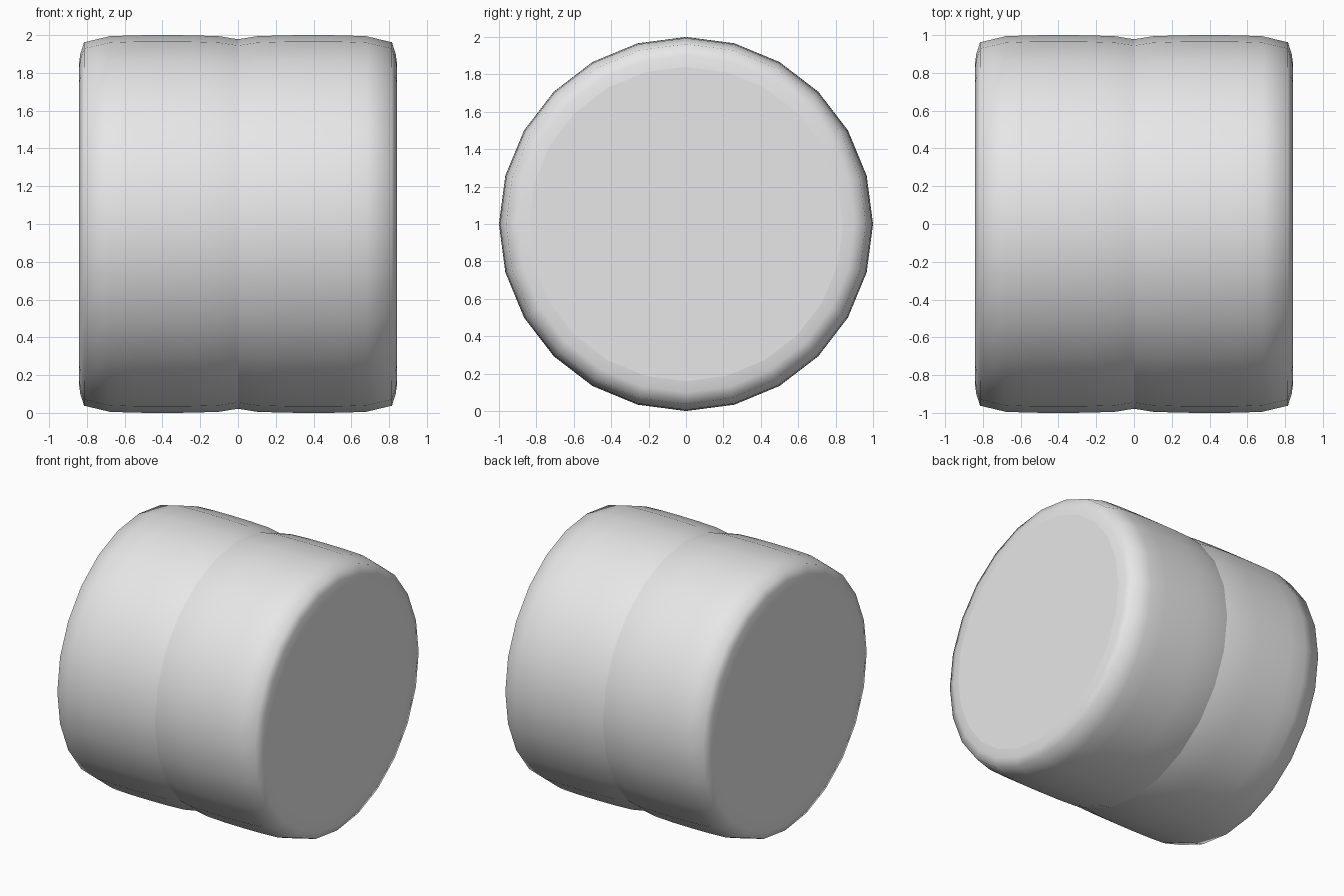
import bpy, bmesh, math

if "Cube" in bpy.data.objects:
    bpy.data.objects.remove(bpy.data.objects["Cube"])

SIDES = 24
AXLE_Z = 1.0

rubber = bpy.data.materials.new("light grey")
rubber.diffuse_color = (0.8, 0.8, 0.8, 1)
rubber.use_nodes = True
rubber.node_tree.nodes["Principled BSDF"].inputs["Base Color"].default_value = rubber.diffuse_color

# Half profile: (distance from middle groove, radius)
half = [(0.0, 0.978), (0.10, 0.994), (0.25, 0.999), (0.40, 1.0),
        (0.55, 0.999), (0.68, 0.994), (0.815, 0.962), (0.835, 0.90), (0.843, 0.84)]
profile = [(-x, r) for x, r in reversed(half[1:])] + half


def lathe(name, points):
    """Spin a profile round the x axis and cap both ends."""
    bm = bmesh.new()
    rings = []
    for x, r in points:
        rings.append([bm.verts.new((x, r * math.sin(2 * math.pi * i / SIDES),
                                    AXLE_Z + r * math.cos(2 * math.pi * i / SIDES)))
                      for i in range(SIDES)])
    for a, b in zip(rings, rings[1:]):
        for i in range(SIDES):
            j = (i + 1) % SIDES
            bm.faces.new((a[i], b[i], b[j], a[j])).smooth = True
    bm.faces.new(rings[0])
    bm.faces.new(rings[-1])
    # Crisp edges at the middle groove and round the flat end discs
    groove = rings[len(rings) // 2]
    crisp = [set(ring) for ring in (groove, rings[0], rings[-1])]
    for e in bm.edges:
        if any(e.verts[0] in s and e.verts[1] in s for s in crisp):
            e.smooth = False
    bmesh.ops.recalc_face_normals(bm, faces=bm.faces)
    mesh = bpy.data.meshes.new(name)
    bm.to_mesh(mesh)
    bm.free()
    mesh.materials.append(rubber)
    ob = bpy.data.objects.new(name, mesh)
    bpy.context.collection.objects.link(ob)
    return ob


# Twin roller with a central groove
lathe("double_wheel", profile)
